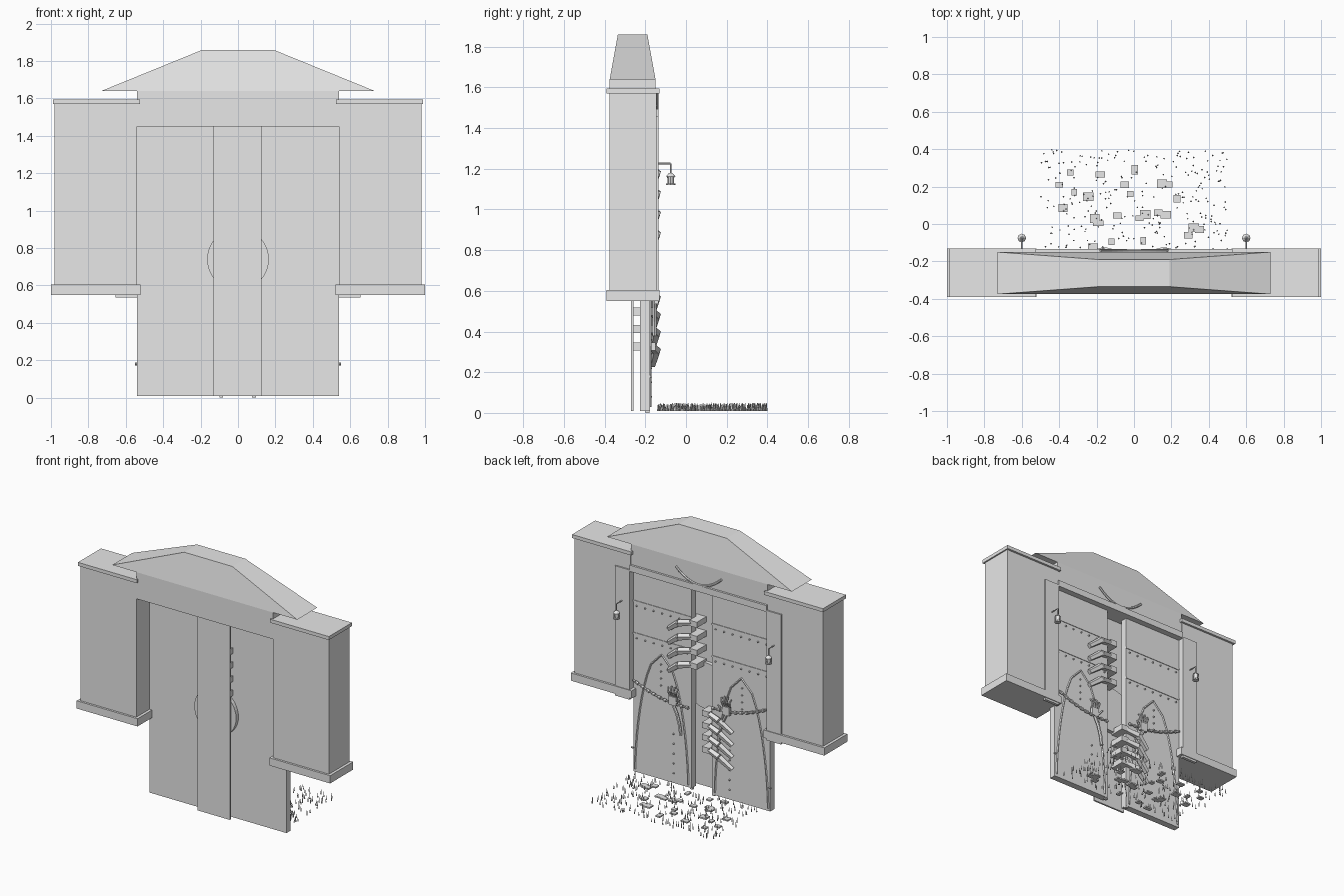
import bpy, bmesh, math, random
from mathutils import Vector, Matrix

if "Cube" in bpy.data.objects:
    bpy.data.objects.remove(bpy.data.objects["Cube"])

random.seed(4)
mat = bpy.data.materials.new("pale grey")
mat.diffuse_color = (0.8, 0.8, 0.8, 1)
mat.use_nodes = True
mat.node_tree.nodes["Principled BSDF"].inputs["Base Color"].default_value = mat.diffuse_color


def make(name, bm):
    bmesh.ops.recalc_face_normals(bm, faces=bm.faces)
    me = bpy.data.meshes.new(name)
    bm.to_mesh(me)
    bm.free()
    me.materials.append(mat)
    ob = bpy.data.objects.new(name, me)
    bpy.context.collection.objects.link(ob)
    return ob


def box(bm, x0, x1, y0, y1, z0, z1):
    m = Matrix.Translation(((x0 + x1) / 2, (y0 + y1) / 2, (z0 + z1) / 2))
    bmesh.ops.create_cube(bm, size=1, matrix=m @ Matrix.Diagonal((abs(x1 - x0), y1 - y0, z1 - z0, 1)))


def rod(bm, a, b, r1, r2=None, seg=6):
    a, b = Vector(a), Vector(b)
    d = b - a
    m = Matrix.Translation((a + b) / 2) @ d.to_track_quat('Z', 'Y').to_matrix().to_4x4()
    bmesh.ops.create_cone(bm, cap_ends=True, segments=seg, radius1=r1,
                          radius2=r1 if r2 is None else r2, depth=d.length, matrix=m)


def path(bm, pts, r, seg=6):
    for a, b in zip(pts, pts[1:]):
        rod(bm, a, b, r, seg=seg)


def boxes(name, *dims):
    bm = bmesh.new()
    for d in dims:
        box(bm, *d)
    return make(name, bm)


# Gate body: lintel, hipped roof, header moulding
boxes("lintel", (-.54, .54, -.375, -.15, 1.45, 1.64))
boxes("header_moulding", (-.54, .54, -.17, -.135, 1.45, 1.495))
bm = bmesh.new()
ring = [[bm.verts.new(p) for p in ((-x, y0, z), (x, y0, z), (x, y1, z), (-x, y1, z))]
        for x, y0, y1, z in ((.73, -.375, -.15, 1.64), (.19, -.335, -.19, 1.86))]
bm.faces.new(ring[0])
bm.faces.new(ring[1])
for i in range(4):
    j = (i + 1) % 4
    bm.faces.new((ring[0][i], ring[0][j], ring[1][j], ring[1][i]))
make("roof", bm)

# Curved horn over the doorway
bm = bmesh.new()
path(bm, [(x, -.142, 1.495 + 2.6 * x * x) for x in [-.18 + .03 * i for i in range(13)]], .008)
make("hanging_horn", bm)

# Middle panel, round lock behind it, small feet
boxes("middle_panel", (-.13, .125, -.27, -.258, .01, 1.45))
bm = bmesh.new()
rod(bm, (0, -.257, .74), (0, -.23, .74), .165, seg=40)
make("round_lock", bm)
boxes("feet", (-.1, -.08, -.2, -.18, 0, .012), (.075, .095, -.2, -.18, 0, .012))


def arch(bm, s):
    # pointed arch outline as a thin raised trim
    w = .012
    for side in (-1, 1):
        out = [(.315 + side * .21 * math.sqrt(1 - t ** 1.6), .03 + .87 * t)
               for t in [i / 10 for i in range(11)]]
        for (xa, za), (xb, zb) in zip(out, out[1:]):
            rod(bm, (s * xa, -.176, za), (s * xb, -.176, zb), w / 2, seg=4)


def chain(bm, a, b, n):
    a, b = Vector(a), Vector(b)
    for i in range(n):
        p, q = a.lerp(b, i / n), a.lerp(b, (i + .85) / n)
        sag = [-.03 * math.sin(math.pi * t / n) for t in (i, i + 1)]
        rod(bm, p + Vector((0, 0, sag[0])), q + Vector((0, 0, sag[1])), .011 if i % 2 else .007)


def bone_hand(bm, s, x, z):
    # small hand with spread fingers, wrist and bent forearm
    y = -.155
    box(bm, s * x - .028, s * x + .028, y - .01, y + .01, z, z + .06)
    for k in range(4):
        f = -.024 + .016 * k
        mid = (s * x + f * 1.3, y + .012, z + .095)
        rod(bm, (s * x + f, y, z + .055), mid, .007)
        rod(bm, mid, (s * x + f * 1.6, y, z + .135 - .012 * abs(k - 1.5)), .006)
    rod(bm, (s * (x - .028), y, z + .02), (s * (x - .06), y + .01, z + .06), .007)
    path(bm, [(s * x, y, z), (s * (x - .03), y, z - .06), (s * (x - .05), y, z - .13),
              (s * (x - .06), y, z - .2)], .011)


def gripping_hand(bm, s, top, step):
    # four long fingers bent around the door edge
    for i in range(4):
        z = top - step * i
        knuckle = (s * .16, -.146, z - .02)
        rod(bm, (s * .25, -.165, z - .09), knuckle, .018, .024, 5)
        rod(bm, knuckle, (s * .07, -.165, z), .024, .02, 5)
        box(bm, s * .02, s * .078, -.257, -.15, z - .02, z + .02)
        box(bm, s * .02, s * .12, -.257, -.227, z - .02, z + .02)


for s, side in ((-1, "left"), (1, "right")):
    # Side towers with cap, base and rear pilaster
    boxes(side + "_tower", (s * .54, s * .98, -.375, -.145, .6, 1.575))
    boxes(side + "_tower_cap", (s * .525, s * .99, -.39, -.13, 1.57, 1.595))
    boxes(side + "_tower_base", (s * .52, s * 1.0, -.39, -.13, .55, .605))
    boxes(side + "_pilaster", (s * .54, s * .655, -.155, -.135, .535, 1.46))

    # Door leaf with bands, rivets and arch trim
    boxes(side + "_door", (s * .08, s * .54, -.225, -.178, .01, 1.45))
    boxes(side + "_door_bands", *[(s * .08, s * .54, -.18, -.174, z, z + .012) for z in (.99, 1.22)])
    bm = bmesh.new()
    spots = [(.11 + .067 * i, z) for z in (.965, 1.195) for i in range(7)]
    spots += [(.22, .08 + .07 * i) for i in range(5)] + [(.32, .68 + .05 * i) for i in range(4)]
    for x, z in spots:
        rod(bm, (s * x, -.18, z), (s * x, -.168, z), .007, .004)
    rod(bm, (s * .535, -.172, .18), (s * .55, -.172, .18), .007)
    make(side + "_door_rivets", bm)
    bm = bmesh.new()
    arch(bm, s)
    make(side + "_door_arch", bm)

    # Chain, bound hand and large gripping hand
    za, zb, hand_x, hand_z = ((.67, .585, .21, .58), (.74, .635, .21, .62))[s < 0]
    bm = bmesh.new()
    chain(bm, (s * .53, -.16, za), (s * .09, -.16, zb), 20)
    make(side + "_chain", bm)
    bm = bmesh.new()
    bone_hand(bm, s, hand_x, hand_z)
    make(side + "_bone_hand", bm)
    bm = bmesh.new()
    gripping_hand(bm, s, *((1.2, .1) if s > 0 else (.585, .086)))
    make(side + "_gripping_hand", bm)

    # Lantern on a bracket
    bm = bmesh.new()
    x, y = s * .6, -.075
    path(bm, [(x, -.14, 1.226), (x, y, 1.226), (x, y, 1.17)], .004)
    rod(bm, (x, y, 1.163), (x, y, 1.18), .023, .008, 8)
    rod(bm, (x, y, 1.12), (x, y, 1.128), .023, seg=8)
    rod(bm, (x, y, 1.128), (x, y, 1.163), .014, .018, 8)
    for k in range(4):
        a = math.pi / 4 + k * math.pi / 2
        c, d = .019 * math.cos(a), .019 * math.sin(a)
        rod(bm, (x + c, y + d, 1.128), (x + c, y + d, 1.163), .003, seg=4)
    make(side + "_lantern", bm)

# Flat paving stones behind the gate
stones = [(-.34, .275), (-.4, .21), (-.32, .17), (-.245, .145), (-.18, .265), (-.05, .21),
          (-.02, .16), (.005, .29), (.15, .215), (.18, .21), (.23, .135), (-.21, .03),
          (-.19, .005), (-.38, .085), (-.09, .045), (.03, .03), (.06, .05), (.13, .06),
          (.17, .05), (.32, -.02), (.29, -.06), (.35, -.03), (-.12, -.095), (-.22, -.12), (.05, -.09)]
bm = bmesh.new()
for x, y in stones:
    w, d = random.uniform(.014, .03), random.uniform(.014, .025)
    box(bm, x - w, x + w, y - d, y + d, .01, .02)
make("paving_stones", bm)

# Grass blades
bm = bmesh.new()
for i in range(260):
    x, y = random.uniform(-.5, .5), random.uniform(-.14, .4)
    rod(bm, (x, y, .01), (x + random.uniform(-.005, .005), y, random.uniform(.035, .05)), .005, .001, 4)
make("grass_blades", bm)
